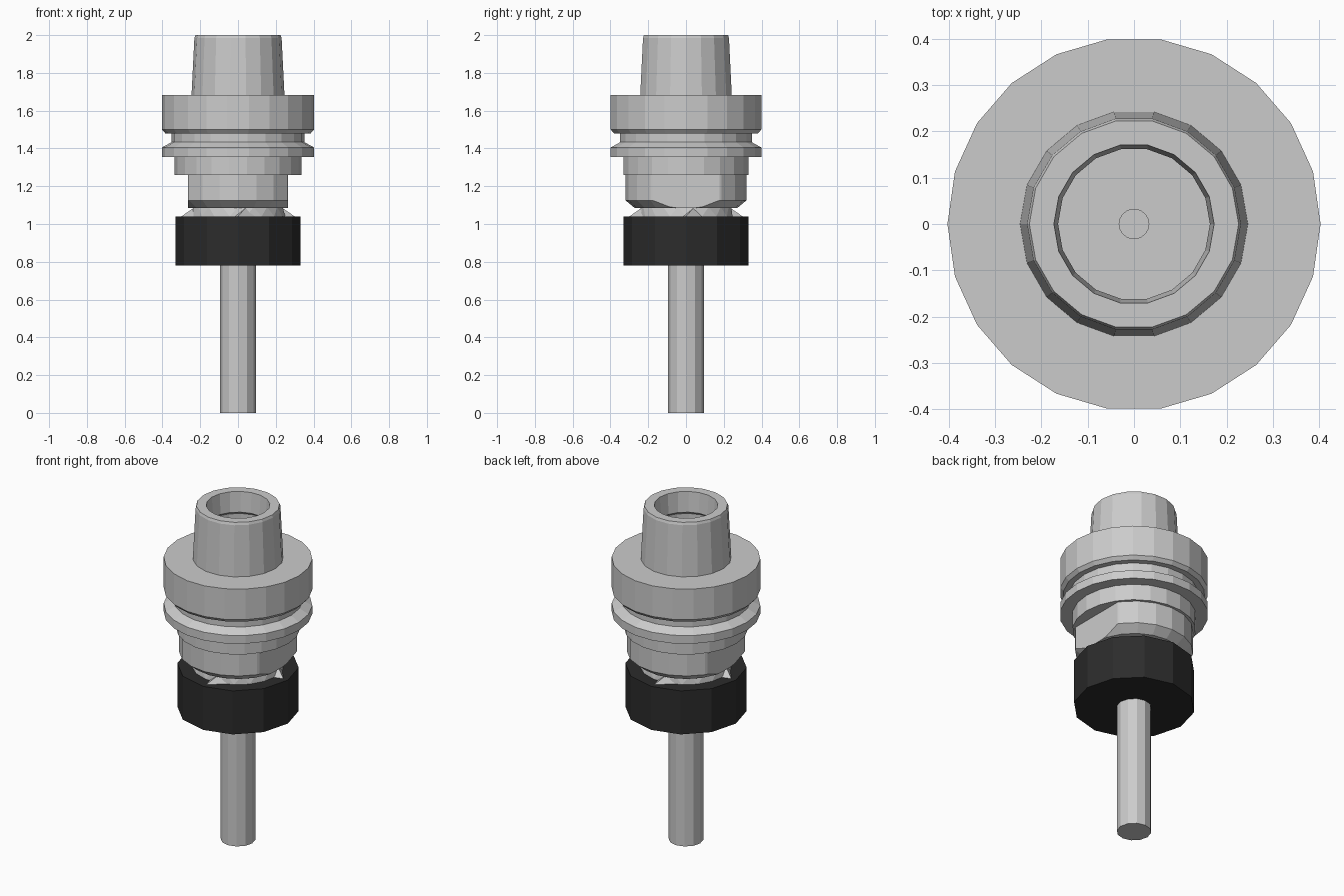
import bpy, bmesh, math
from mathutils import Vector

if "Cube" in bpy.data.objects:
    bpy.data.objects.remove(bpy.data.objects["Cube"])


def finish(name, bm, mat=None):
    bmesh.ops.recalc_face_normals(bm, faces=bm.faces)
    me = bpy.data.meshes.new(name)
    bm.to_mesh(me)
    bm.free()
    ob = bpy.data.objects.new(name, me)
    bpy.context.collection.objects.link(ob)
    if mat:
        me.materials.append(mat)
    return ob


def lathe(profile, sides, cap_start=True, cap_end=True, twist=0.0):
    """Spin (radius, z) pairs into rings; twist turns each ring by a fraction of a side."""
    bm = bmesh.new()
    rings = []
    for i, (r, z) in enumerate(profile):
        ring = []
        for k in range(sides):
            a = math.tau * (k + i * twist) / sides
            ring.append(bm.verts.new((r * math.cos(a), r * math.sin(a), z)))
        rings.append(ring)
    for a, b in zip(rings, rings[1:]):
        for k in range(sides):
            n = (k + 1) % sides
            f = bm.faces.new((a[k], a[n], b[n], b[k]))
            if twist:
                bmesh.ops.triangulate(bm, faces=[f])
    if cap_start:
        bm.faces.new(rings[0])
    if cap_end:
        bm.faces.new(rings[-1])
    return bm


black = bpy.data.materials.new("black")
black.diffuse_color = (0.025, 0.025, 0.025, 1)
black.use_nodes = True
black.node_tree.nodes["Principled BSDF"].inputs["Base Color"].default_value = black.diffuse_color

# Cutting tool shank
finish("tool_shank", lathe([(0.094, 0), (0.094, 0.78)], 12, True, False))

# Clamping nut
finish("clamping_nut", lathe([(0.33, 0.78), (0.33, 1.04)], 12), black)

# Threaded neck between nut and body
finish("threaded_neck", lathe([(0.25, 1.04), (0.24, 1.09)], 18, False, False, 0.5))

# Four small fins around the neck
bm = bmesh.new()
for i in range(4):
    a = i * math.pi / 2
    pts = [(0.30, 0.0, 1.04), (0.23, -0.02, 1.04), (0.23, 0.09, 1.04), (0.235, 0.04, 1.085)]
    v = []
    for x, y, z in pts:
        v.append(bm.verts.new((x * math.cos(a) - y * math.sin(a),
                               x * math.sin(a) + y * math.cos(a), z)))
    for t in ((0, 1, 2), (0, 1, 3), (1, 2, 3), (2, 0, 3)):
        bm.faces.new([v[j] for j in t])
finish("neck_fins", bm)

# Body with a wrench flat on each side
bm = lathe([(0.272, 1.085), (0.32, 1.125), (0.32, 1.26)], 20)
for s in (-1, 1):
    cut = bmesh.ops.bisect_plane(bm, geom=bm.verts[:] + bm.edges[:] + bm.faces[:],
                                 plane_co=Vector((s * 0.265, 0, 0)),
                                 plane_no=Vector((s, 0, 0)), clear_outer=True)
    edges = [e for e in cut["geom_cut"] if isinstance(e, bmesh.types.BMEdge)]
    bmesh.ops.holes_fill(bm, edges=edges, sides=0)
finish("wrench_body", bm)

# Collar above the body
finish("collar", lathe([(0.335, 1.26), (0.335, 1.356)], 22, True, False))

# Flange with gripper groove
finish("grooved_flange", lathe([
    (0.25, 1.356), (0.403, 1.356), (0.403, 1.405), (0.352, 1.433), (0.352, 1.48),
    (0.385, 1.48), (0.403, 1.50), (0.403, 1.683), (0.21, 1.683)], 22, False, False))

# Hollow taper with stepped bore and coolant hole
finish("hollow_taper", lathe([
    (0.246, 1.683), (0.231, 1.985), (0.226, 2.0), (0.173, 2.0), (0.164, 1.88),
    (0.19, 1.86), (0.19, 1.72), (0.165, 1.69), (0.165, 1.62), (0.032, 1.62),
    (0.032, 1.52)], 18, False, True))
